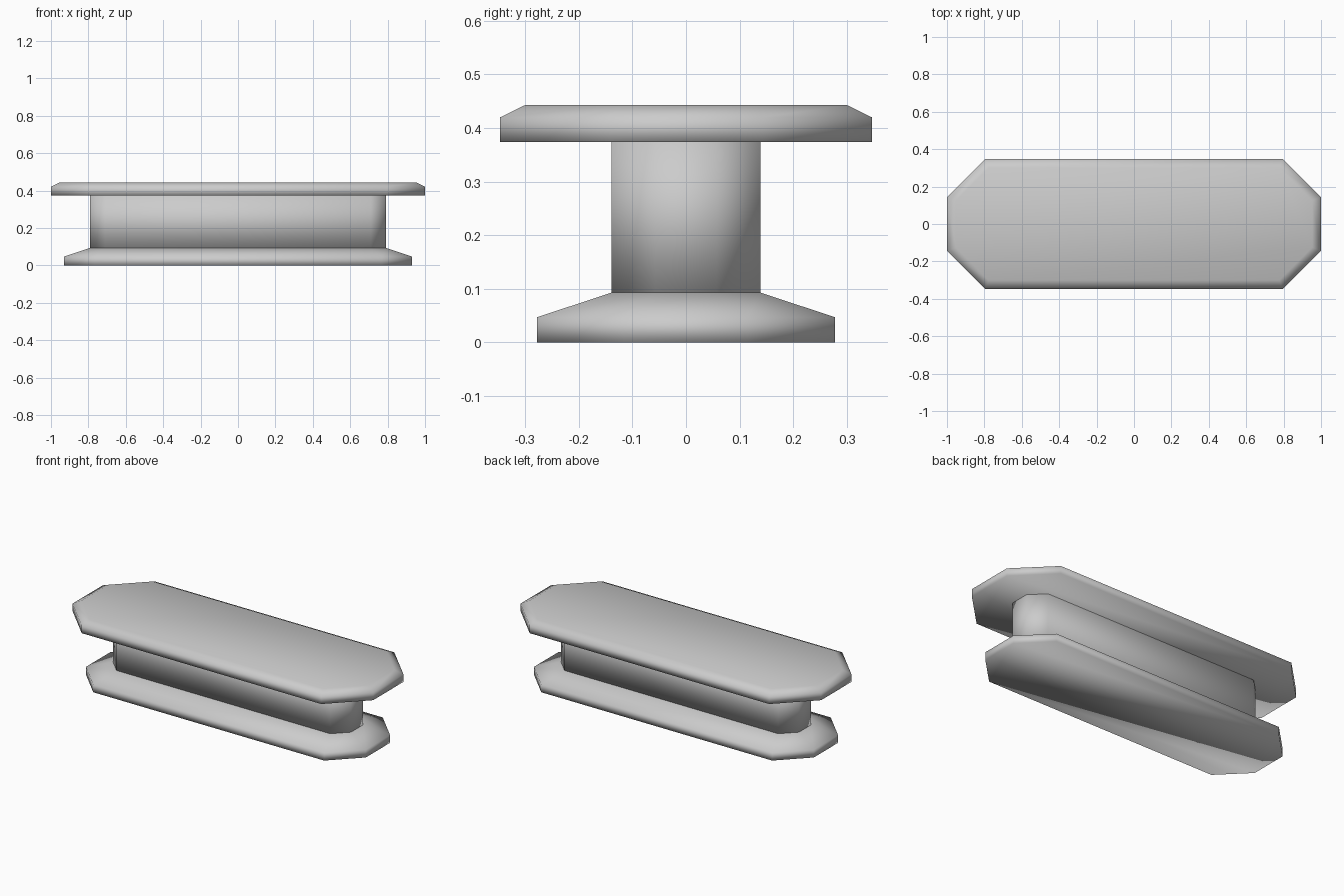
import bpy
import bmesh
import math

cube = bpy.data.objects.get("Cube")
if cube:
    bpy.data.objects.remove(cube, do_unlink=True)

grey = bpy.data.materials.new("plain grey")
grey.use_nodes = True
grey.diffuse_color = (0.6, 0.6, 0.6, 1)
grey.node_tree.nodes["Principled BSDF"].inputs["Base Color"].default_value = (0.6, 0.6, 0.6, 1)

HALF_RUN = 0.653  # centre of each half-octagon end


def outline(radius):
    """Long octagon: two half-octagons joined by straight sides."""
    corner = radius / math.cos(math.pi / 8)
    points = []
    for i in range(8):
        a = math.pi / 8 + i * math.pi / 4
        x = corner * math.cos(a)
        points.append((x + math.copysign(HALF_RUN, x), corner * math.sin(a)))
    return points


def stacked_slab(name, levels):
    """Closed solid through (radius, height) levels, bottom to top."""
    bm = bmesh.new()
    rings = [[bm.verts.new((x, y, z)) for x, y in outline(r)] for r, z in levels]
    for low, high in zip(rings, rings[1:]):
        for i in range(8):
            j = (i + 1) % 8
            bm.faces.new((low[i], low[j], high[j], high[i]))
    bm.faces.new(rings[0][::-1])
    bm.faces.new(rings[-1])
    for face in bm.faces:
        face.smooth = True
    mesh = bpy.data.meshes.new(name)
    bm.to_mesh(mesh)
    bm.free()
    mesh.materials.append(grey)
    obj = bpy.data.objects.new(name, mesh)
    bpy.context.collection.objects.link(obj)
    return obj


# Foot with sloped shoulder, upright body, bevelled top
stacked_slab("base", [(0.278, 0), (0.278, 0.047), (0.139, 0.093)])
stacked_slab("body", [(0.139, 0.093), (0.139, 0.374)])
stacked_slab("tabletop", [(0.347, 0.374), (0.347, 0.42), (0.3, 0.443)])
